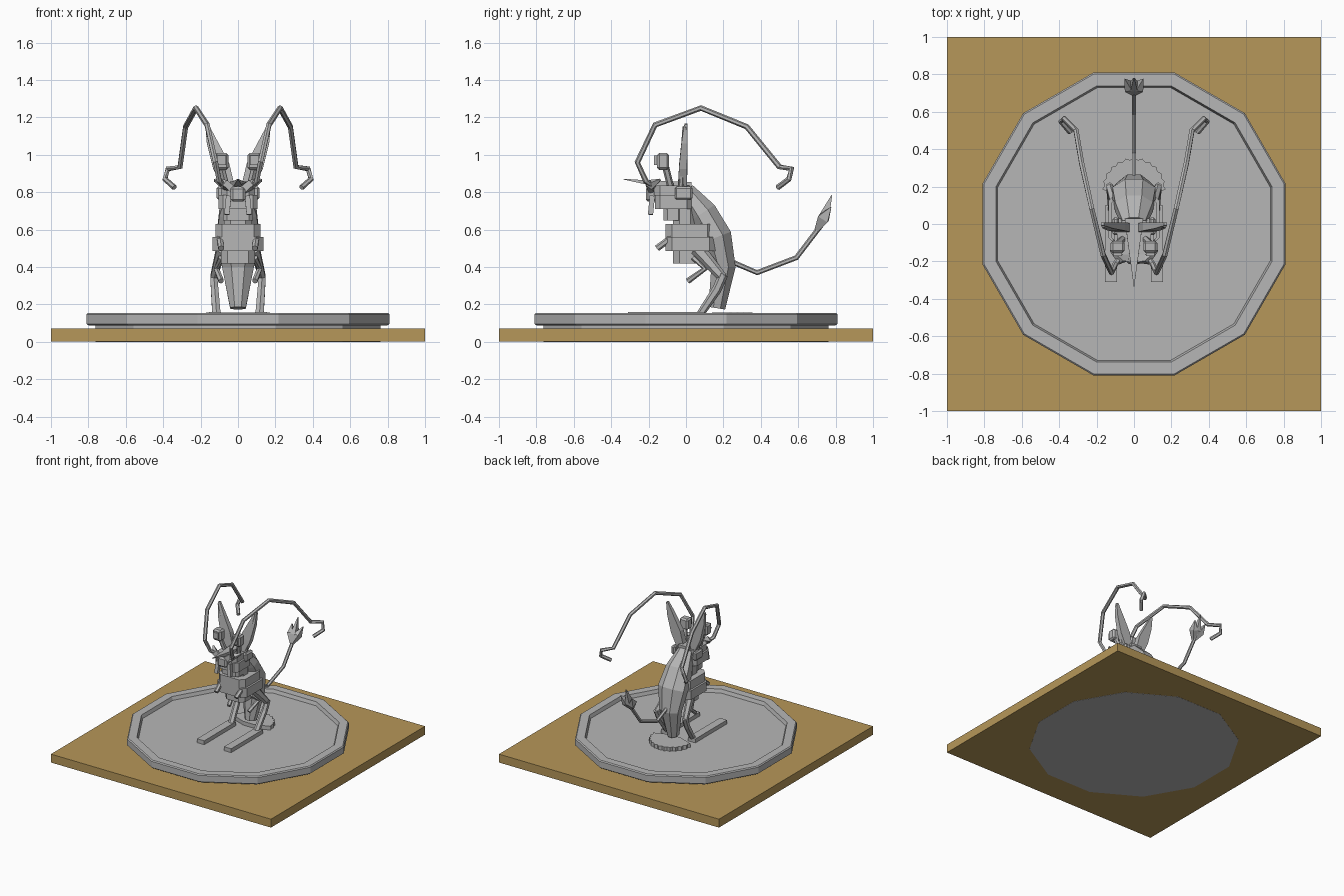
import bpy, bmesh, math
from mathutils import Vector

old = bpy.data.objects.get("Cube")
if old:
    bpy.data.objects.remove(old, do_unlink=True)


def material(name, rgb):
    m = bpy.data.materials.new(name)
    m.use_nodes = True
    col = (*rgb, 1)
    m.diffuse_color = col
    m.node_tree.nodes["Principled BSDF"].inputs["Base Color"].default_value = col
    return m


GREY = material("stone grey", (0.47, 0.47, 0.47))
TAN = material("wood tan", (0.47, 0.31, 0.10))


def finish(name, bm, mat=GREY):
    bmesh.ops.recalc_face_normals(bm, faces=bm.faces)
    me = bpy.data.meshes.new(name)
    bm.to_mesh(me)
    bm.free()
    me.materials.append(mat)
    ob = bpy.data.objects.new(name, me)
    bpy.context.collection.objects.link(ob)
    return ob


def bridge(name, rings):
    """Skin a list of equal-length rings and cap both ends."""
    bm = bmesh.new()
    vs = [[bm.verts.new(p) for p in r] for r in rings]
    n = len(vs[0])
    for a, b in zip(vs, vs[1:]):
        for i in range(n):
            j = (i + 1) % n
            bm.faces.new((a[i], a[j], b[j], b[i]))
    bm.faces.new(vs[0])
    bm.faces.new(vs[-1])
    return finish(name, bm)


def loft(name, pts, sizes, sides=6):
    """Sweep a polygon along pts; sizes are (half width, half depth)."""
    pts = [Vector(p) for p in pts]
    if isinstance(sizes, float):
        sizes = [(sizes, sizes)] * len(pts)
    rings = []
    for i, p in enumerate(pts):
        t = (pts[min(i + 1, len(pts) - 1)] - pts[max(i - 1, 0)]).normalized()
        u = Vector((1, 0, 0))
        u = (u - t * u.dot(t)).normalized()
        v = t.cross(u)
        w, d = sizes[i]
        angs = [math.tau * (k + 0.5) / sides for k in range(sides)]
        f = 1 / math.cos(math.pi / sides)
        rings.append([p + u * w * f * math.cos(a) + v * d * f * math.sin(a) for a in angs])
    return bridge(name, rings)


def box(name, lo, hi, mat=GREY, bevel=0.0):
    bm = bmesh.new()
    bmesh.ops.create_cube(bm, size=1)
    for v in bm.verts:
        v.co = [(l + h) / 2 + c * (h - l) for l, h, c in zip(lo, hi, v.co)]
    if bevel:
        bmesh.ops.bevel(bm, geom=bm.edges[:], offset=bevel, segments=1, affect="EDGES")
    return finish(name, bm, mat)


def belt(name, hw, y0, y1, z0, z1, cut=0.035):
    """Block with chamfered vertical corners."""
    plan = [(hw, y0 + cut), (hw, y1 - cut), (hw - cut, y1), (cut - hw, y1),
            (-hw, y1 - cut), (-hw, y0 + cut), (cut - hw, y0), (hw - cut, y0)]
    return bridge(name, [[(x, y, z) for x, y in plan] for z in (z0, z1)])


# Base slab and twelve-sided dish
box("base_slab", (-1, -1, 0.001), (1, 1, 0.07), TAN)
dish = [(0.79, 0), (0.79, 0.088), (0.828, 0.088), (0.838, 0.096), (0.838, 0.147),
        (0.83, 0.155), (0.765, 0.155), (0.755, 0.127)]
angles = [math.radians(15 + 30 * k) for k in range(12)]
bridge("round_dish", [[(r * math.cos(a), r * math.sin(a), z) for a in angles] for r, z in dish])

# Curved back and abdomen
loft("abdomen",
     [(0, 0.0, 0.81), (0, 0.09, 0.69), (0, 0.165, 0.56), (0, 0.20, 0.40), (0, 0.165, 0.18)],
     [(0.06, 0.045), (0.10, 0.075), (0.115, 0.08), (0.085, 0.065), (0.042, 0.045)], 8)

# Chest belts and neck
belt("lower_chest_belt", 0.135, -0.11, 0.16, 0.485, 0.56)
belt("upper_chest_belt", 0.12, -0.11, 0.15, 0.56, 0.63)
belt("belly", 0.09, -0.07, 0.08, 0.42, 0.485)
belt("neck", 0.075, -0.07, 0.06, 0.62, 0.72)

# Head
belt("lower_jaw", 0.08, -0.12, -0.02, 0.65, 0.72, 0.02)
belt("upper_jaw", 0.105, -0.165, 0.03, 0.71, 0.785, 0.025)
belt("skull", 0.09, -0.17, 0.02, 0.78, 0.835, 0.03)
box("snout", (-0.04, -0.215, 0.75), (0.04, -0.15, 0.83), bevel=0.012)
loft("brow_spike", [(0, 0.03, 0.84), (0, -0.16, 0.845), (0, -0.335, 0.87)],
     [(0.05, 0.015), (0.025, 0.015), (0.001, 0.002)], 4)

# Tail with a three-pointed tip
loft("tail", [(0, 0.24, 0.43), (0, 0.38, 0.37), (0, 0.59, 0.45), (0, 0.735, 0.64)], 0.012)
for i, (x, y, z) in enumerate([(0, 0.78, 0.785), (0.05, 0.775, 0.72), (-0.05, 0.775, 0.72)]):
    loft(f"tail_spike_{i}", [(0, 0.70, 0.60), (x * 0.6, 0.735, 0.66), (x, y, z)],
         [(0.012, 0.012), (0.02, 0.03), (0.002, 0.002)], 4)

# Scalloped fan lying behind the abdomen
fan = []
for k in range(25):
    a = math.pi * k / 24
    r = 0.17 - 0.012 * (k % 2)
    fan.append((r * math.cos(a), 0.185 + r * math.sin(a)))
fan += [(-0.05, 0.14), (0.05, 0.14)]
bridge("floor_fan", [[(x, y, z) for x, y in fan] for z in (0.127, 0.158)])

# Paired parts
for side, s in (("left", 1), ("right", -1)):
    def m(*pts):
        return [(s * x, y, z) for x, y, z in pts]

    def pair_box(name, x0, x1, ys, zs, bevel=0.0):
        lo, hi = sorted((s * x0, s * x1))
        box(f"{side}_{name}", (lo, ys[0], zs[0]), (hi, ys[1], zs[1]), bevel=bevel)

    # Antenna with hooked end
    loft(f"{side}_antenna",
         m((0.07, -0.17, 0.83), (0.10, -0.215, 0.86), (0.12, -0.26, 0.96), (0.165, -0.165, 1.16),
           (0.225, 0.08, 1.25), (0.28, 0.325, 1.15), (0.31, 0.50, 0.935),
           (0.375, 0.565, 0.925), (0.39, 0.55, 0.87), (0.34, 0.49, 0.825)), 0.013)

    # Tall pointed ear with a thin rib
    loft(f"{side}_ear", m((0.04, -0.02, 0.80), (0.09, -0.015, 0.94), (0.14, -0.008, 1.07),
                          (0.168, 0.0, 1.165)),
         [(0.03, 0.025), (0.045, 0.022), (0.028, 0.016), (0.008, 0.008)], 4)
    loft(f"{side}_ear_rib", m((0.08, -0.03, 0.80), (0.165, -0.005, 1.15)), 0.012)

    # Eye on a stalk
    loft(f"{side}_eye_stalk", m((0.06, -0.08, 0.82), (0.09, -0.11, 0.94)), 0.016)
    pair_box("eye", 0.05, 0.125, (-0.155, -0.09), (0.92, 1.01), 0.012)
    pair_box("eye_lens", 0.065, 0.11, (-0.17, -0.15), (0.945, 0.995))

    # Brow plate, cheek and tusk
    loft(f"{side}_brow", m((0.015, -0.18, 0.81), (0.07, -0.19, 0.84), (0.125, -0.14, 0.865)),
         [(0.02, 0.022), (0.02, 0.02), (0.006, 0.006)], 4)
    pair_box("cheek", 0.08, 0.115, (-0.06, 0.035), (0.76, 0.83), 0.01)
    loft(f"{side}_tusk", m((0.05, -0.18, 0.78), (0.06, -0.19, 0.68)), 0.014, 4)

    # Upper and lower forearms
    loft(f"{side}_upper_arm", m((0.10, -0.06, 0.57), (0.09, -0.155, 0.50)), 0.015)
    loft(f"{side}_lower_arm", m((0.09, 0.04, 0.45), (0.115, 0.10, 0.39), (0.09, 0.01, 0.325)), 0.014)

    # Hind leg and long flat foot
    loft(f"{side}_thigh", m((0.09, 0.06, 0.50), (0.13, 0.195, 0.345)),
         [(0.025, 0.035), (0.018, 0.022)], 6)
    loft(f"{side}_shin", m((0.13, 0.20, 0.36), (0.125, 0.165, 0.28), (0.115, 0.075, 0.145)),
         [(0.018, 0.022), (0.02, 0.022), (0.022, 0.018)], 6)
    pair_box("foot", 0.09, 0.155, (-0.31, 0.10), (0.127, 0.159))
